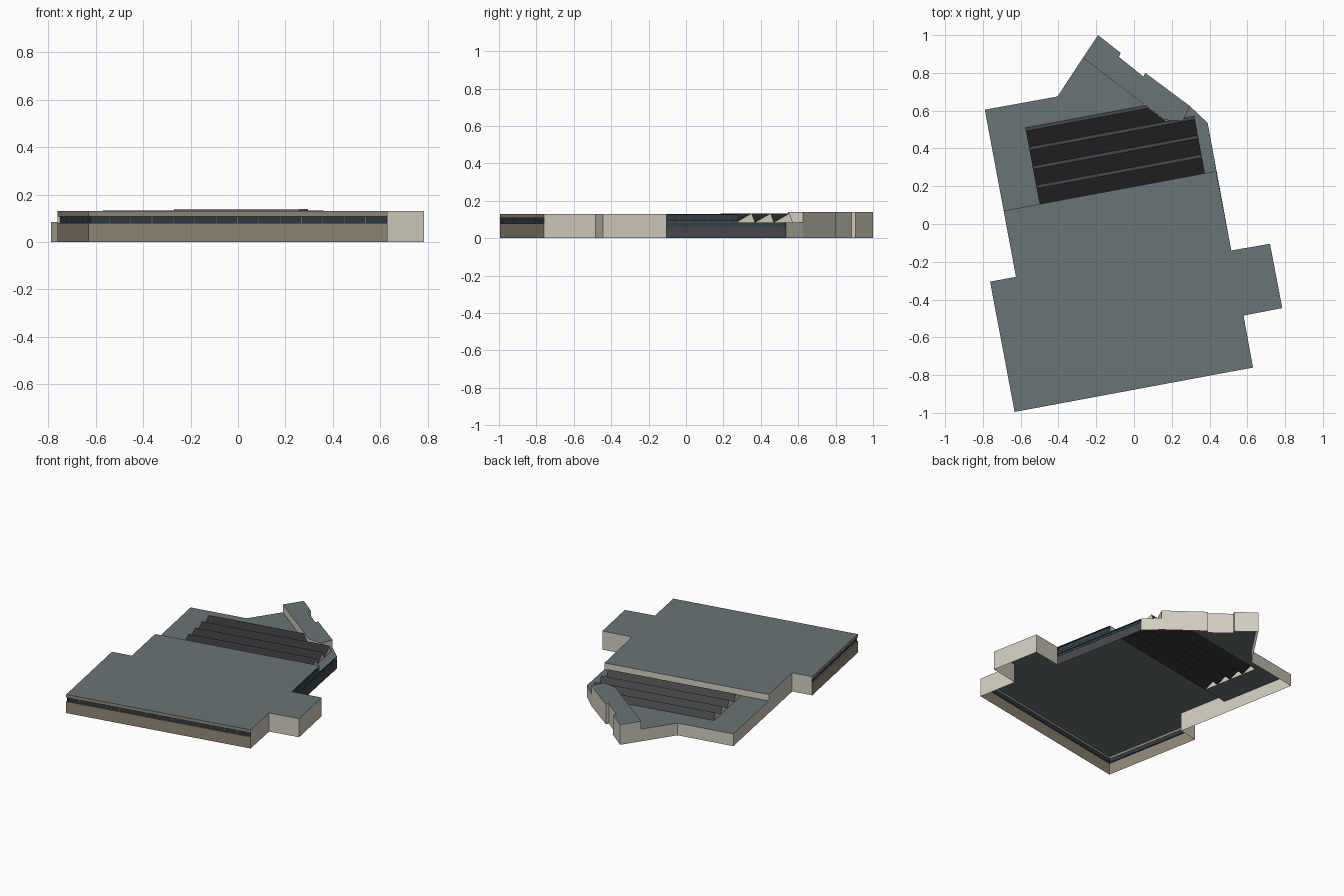
import bpy, math
from mathutils import Vector

if "Cube" in bpy.data.objects:
    bpy.data.objects.remove(bpy.data.objects["Cube"])

ANG = math.radians(10.55)
LOW, TOP, WING = 0.085, 0.13, 0.14


def mat(name, r, g, b):
    m = bpy.data.materials.new(name)
    m.diffuse_color = (r ** 2.2, g ** 2.2, b ** 2.2, 1)
    m.use_nodes = True
    m.node_tree.nodes["Principled BSDF"].inputs["Base Color"].default_value = m.diffuse_color
    return m


ROOF = mat("roof_grey", 0.41, 0.45, 0.46)
PALE = mat("pale_wall", 0.82, 0.80, 0.74)
TAN = mat("tan_wall", 0.57, 0.53, 0.46)
DARK = mat("dark_panel", 0.29, 0.29, 0.31)
GLASS = mat("glass", 0.20, 0.24, 0.27)
TEAL = mat("teal_frame", 0.16, 0.37, 0.40)
SLOPE = mat("skylight_slope", 0.20, 0.20, 0.21)
STEEP = mat("skylight_back", 0.29, 0.30, 0.31)
FRAME = mat("window_frame", 0.42, 0.42, 0.42)


def sheet(name, faces, material):
    """Open surface made of separate polygons."""
    verts, polys = [], []
    for f in faces:
        polys.append(range(len(verts), len(verts) + len(f)))
        verts += [tuple(p) for p in f]
    me = bpy.data.meshes.new(name)
    me.from_pydata(verts, [], [list(p) for p in polys])
    me.materials.append(material)
    ob = bpy.data.objects.new(name, me)
    bpy.context.collection.objects.link(ob)
    return ob


def quads(path, z0, z1):
    return [[(*a, z0), (*b, z0), (*b, z1), (*a, z1)] for a, b in zip(path, path[1:])]


def wall(name, path, z0, z1, material):
    return sheet(name, quads(path, z0, z1), material)


def flat(pts, z):
    return [(p[0], p[1], z) for p in pts]


def loc(u, v):
    """Building axes to world axes."""
    c, s = math.cos(ANG), math.sin(ANG)
    return (u * c - v * s, u * s + v * c)


def window_band(name, a, b, z0, z1, count, depth, frame, rails=()):
    """Recessed glass strip with ledges, jambs, mullions and rails."""
    a, b = Vector(a), Vector(b)
    d = (b - a).normalized()
    n = Vector((-d.y, d.x))
    ia, ib = a + n * depth, b + n * depth
    wall(name + "_glass", [ia, ib], z0, z1, GLASS)
    sheet(name + "_ledges", [[(*a, z0), (*b, z0), (*ib, z0), (*ia, z0)],
                             [(*a, z1), (*ia, z1), (*ib, z1), (*b, z1)]], frame)
    bars = []
    for i in range(1, count):
        p = a.lerp(b, i / count) + n * depth * 0.7
        bars += quads([p - d * 0.0015, p + d * 0.0015], z0, z1)
    for z in rails:
        bars += quads([a + n * depth * 0.6, b + n * depth * 0.6], z - 0.0015, z + 0.0015)
    sheet(name + "_mullions", bars, frame)


# Main hall footprint
front_l, front_r = (-0.632, -0.995), (0.63, -0.76)
left_back = (-0.762, -0.305)
notch = (0.515, -0.14)
hall_r, hall_l = (0.435, 0.28), (-0.69, 0.07)
bump = [front_r, (0.58, -0.485), (0.785, -0.445), (0.72, -0.105), notch]
back_r = (0.39, 0.535)
sheet("hall_roof", [flat([front_l] + bump + [hall_r, hall_l, (-0.625, -0.28), left_back], TOP)], ROOF)
wall("hall_side_walls", bump, 0, TOP, PALE)
wall("hall_left_notch_walls", [hall_l, (-0.625, -0.28), left_back], 0, TOP, PALE)
wall("hall_step_wall", [hall_r, hall_l], LOW, TOP, PALE)

# Front and left walls with recessed window strip
front = [left_back, front_l, front_r]
wall("front_lower_wall", front, 0, 0.08, TAN)
wall("front_parapet", front, 0.108, TOP, TAN)
window_band("front_window", front_l, front_r, 0.08, 0.108, 14, 0.01, FRAME)
window_band("left_window", left_back, front_l, 0.08, 0.108, 8, 0.01, FRAME)

# Glazed right wall, lower strip and upper strip
wall("right_lower_panel", [notch, hall_r, back_r], 0, 0.06, DARK)
wall("right_lower_lintel", [notch, hall_r, back_r], 0.08, LOW, DARK)
wall("right_middle_panel", [notch, hall_r], LOW, 0.095, DARK)
wall("right_parapet", [notch, hall_r], 0.125, TOP, DARK)
window_band("right_lower_window", notch, back_r, 0.06, 0.08, 12, 0.008, TEAL, (0.07,))
window_band("right_upper_window", notch, hall_r, 0.095, 0.125, 8, 0.008, TEAL, (0.112,))

# Angled rear wing, taller than the low roof
tip, inner_l, inner_r, end = (-0.19, 1.0), (-0.27, 0.88), (0.165, 0.55), (0.26, 0.545)
nose = (0.295, 0.625)
outer = [nose, (0.06, 0.80), (0.05, 0.78), (-0.08, 0.885), (-0.07, 0.905), tip]
sheet("wing_roof", [flat(outer + [inner_l, inner_r, end], WING)], ROOF)
wall("wing_outer_walls", outer + [inner_l], 0, WING, PALE)
wall("wing_inner_walls", [inner_l, inner_r, end, nose], LOW, WING, PALE)

# Low rear roof, open beneath the skylights
U0, U1, V0, STEP = -0.472, 0.418, 0.194, 0.103
V3, V4 = V0 + 3 * STEP, V0 + 4 * STEP
CUT3, CUT4 = 0.268, 0.175
corner, elbow = (-0.79, 0.605), (-0.405, 0.675)
sheet("low_roof", [
    flat([hall_l, loc(U0, V0), loc(U0, V4), loc(CUT4, V4), inner_l, elbow, corner], LOW),
    flat([inner_r, loc(CUT3, V3), loc(U1, V3), loc(U1, V0), hall_r, back_r, nose, end], LOW)], ROOF)
wall("low_walls", [inner_l, elbow, corner, hall_l], 0, LOW, PALE)
wall("low_chamfer_wall", [back_r, nose], 0, LOW, PALE)

# Sawtooth skylights, the last one cut off by the wing
slopes, backs, ends = [], [], []
for i in range(4):
    v0, v1 = V0 + i * STEP, V0 + (i + 1) * STEP
    vr = v0 + STEP * 0.83
    r0, r1 = (U1, U1) if i < 3 else (CUT3, CUT4)
    rr = r0 + (r1 - r0) * 0.83
    zr = 0.133
    a, b = (*loc(U0, v0), LOW), (*loc(r0, v0), LOW)
    c, d = (*loc(rr, vr), zr), (*loc(U0, vr), zr)
    e, f = (*loc(r1, v1), LOW), (*loc(U0, v1), LOW)
    slopes.append([a, b, c, d])
    backs.append([d, c, e, f])
    ends += [[b, e, c], [a, d, f]]
sheet("skylight_slopes", slopes, SLOPE)
sheet("skylight_backs", backs, STEEP)
sheet("skylight_ends", ends, PALE)
